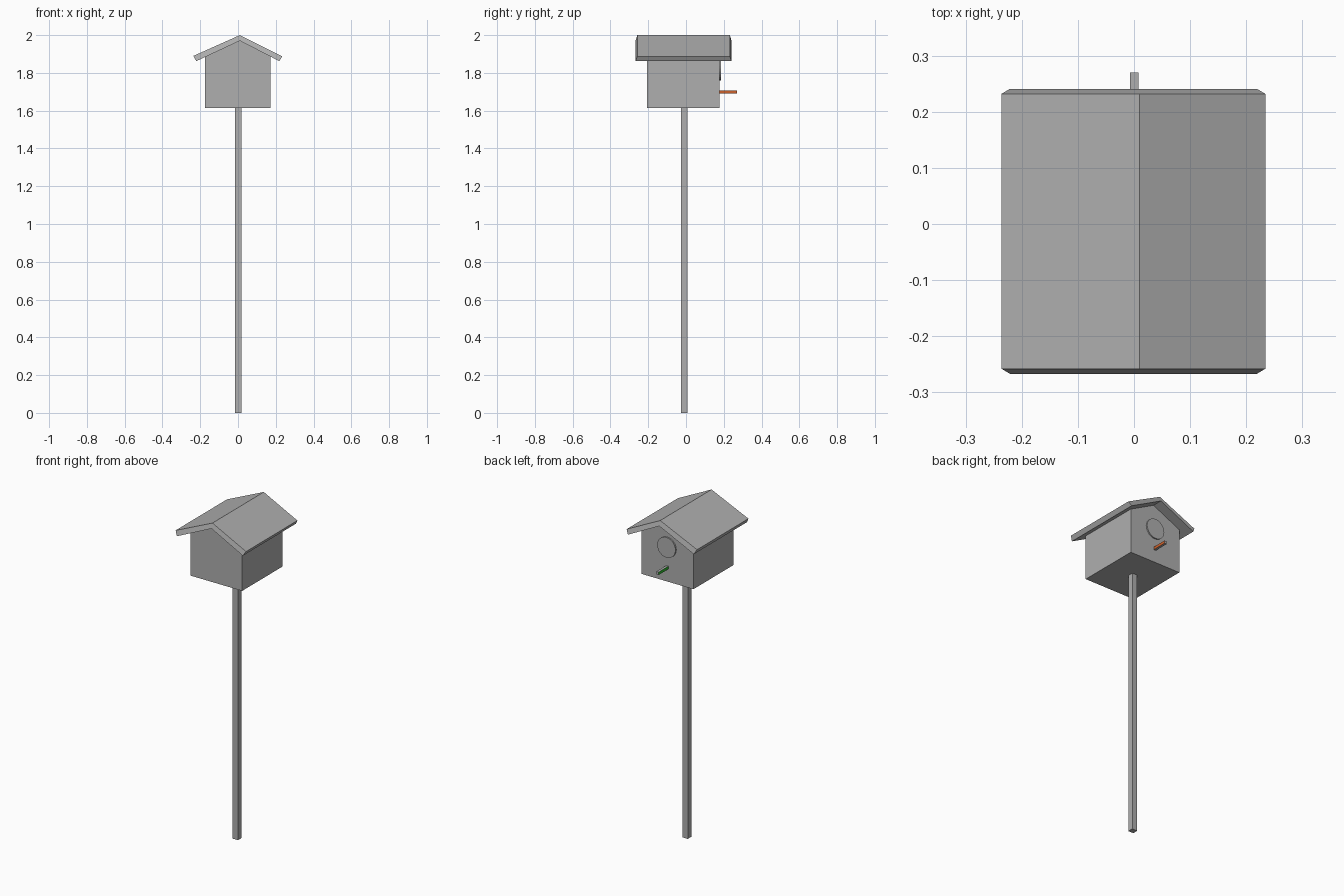
import bpy, bmesh, math
from mathutils import Matrix

if "Cube" in bpy.data.objects:
    bpy.data.objects.remove(bpy.data.objects["Cube"])


def material(name, color):
    mat = bpy.data.materials.new(name)
    mat.diffuse_color = color
    mat.use_nodes = True
    mat.node_tree.nodes["Principled BSDF"].inputs["Base Color"].default_value = mat.diffuse_color
    return mat


grey = material("weathered_grey", (0.43, 0.43, 0.43, 1))
orange = material("perch_orange", (0.6, 0.12, 0.025, 1))
green = material("perch_green", (0.03, 0.5, 0.03, 1))


def finish(name, bm):
    bmesh.ops.recalc_face_normals(bm, faces=bm.faces)
    mesh = bpy.data.meshes.new(name)
    bm.to_mesh(mesh)
    bm.free()
    mesh.materials.append(grey)
    obj = bpy.data.objects.new(name, mesh)
    bpy.context.collection.objects.link(obj)
    return obj


def prism(name, front, back):
    """Loft between two matching end profiles, with capped ends."""
    bm = bmesh.new()
    a = [bm.verts.new(p) for p in front]
    b = [bm.verts.new(p) for p in back]
    n = len(a)
    for i in range(n):
        j = (i + 1) % n
        bm.faces.new((a[i], a[j], b[j], b[i]))
    bm.faces.new(a)
    bm.faces.new(b)
    return finish(name, bm)


def box(name, x0, x1, y0, y1, z0, z1):
    profile = [(x0, z0), (x1, z0), (x1, z1), (x0, z1)]
    return prism(name, [(x, y0, z) for x, z in profile],
                 [(x, y1, z) for x, z in profile])


# Square post
box("post", -0.017, 0.018, -0.026, 0.007, 0, 1.614)

# House body with gabled ends
gable = [(-0.174, 1.614), (0.172, 1.614), (0.172, 1.887),
         (0.01, 1.97), (-0.174, 1.884)]
prism("house_body", [(x, -0.206, z) for x, z in gable],
      [(x, 0.178, z) for x, z in gable])

# Roof: bent board whose end edges flare slightly towards the underside
roof_profile = [(-0.236, 1.89, 0.009), (0.01, 2.0, 0.009), (0.234, 1.888, 0.009),
                (0.219, 1.862, 0), (0.01, 1.97, 0), (-0.221, 1.862, 0)]
prism("roof", [(x, -0.267 + inset, z) for x, z, inset in roof_profile],
      [(x, 0.241 - inset, z) for x, z, inset in roof_profile])

# Round entrance disc on the +y gable
bm = bmesh.new()
bmesh.ops.create_cone(bm, cap_ends=True, segments=24, radius1=0.061, radius2=0.061,
                      depth=0.02,
                      matrix=Matrix.Translation((0.001, 0.176, 1.822))
                      @ Matrix.Rotation(math.pi / 2, 4, 'X'))
finish("entrance_hole", bm)

# Perch with differently coloured left and right sides
perch = box("perch", -0.007, 0.008, 0.17, 0.27, 1.691, 1.708)
perch.data.materials.append(orange)
perch.data.materials.append(green)
for face in perch.data.polygons:
    if abs(face.normal.x) > 0.9:
        face.material_index = 1 if face.normal.x > 0 else 2
